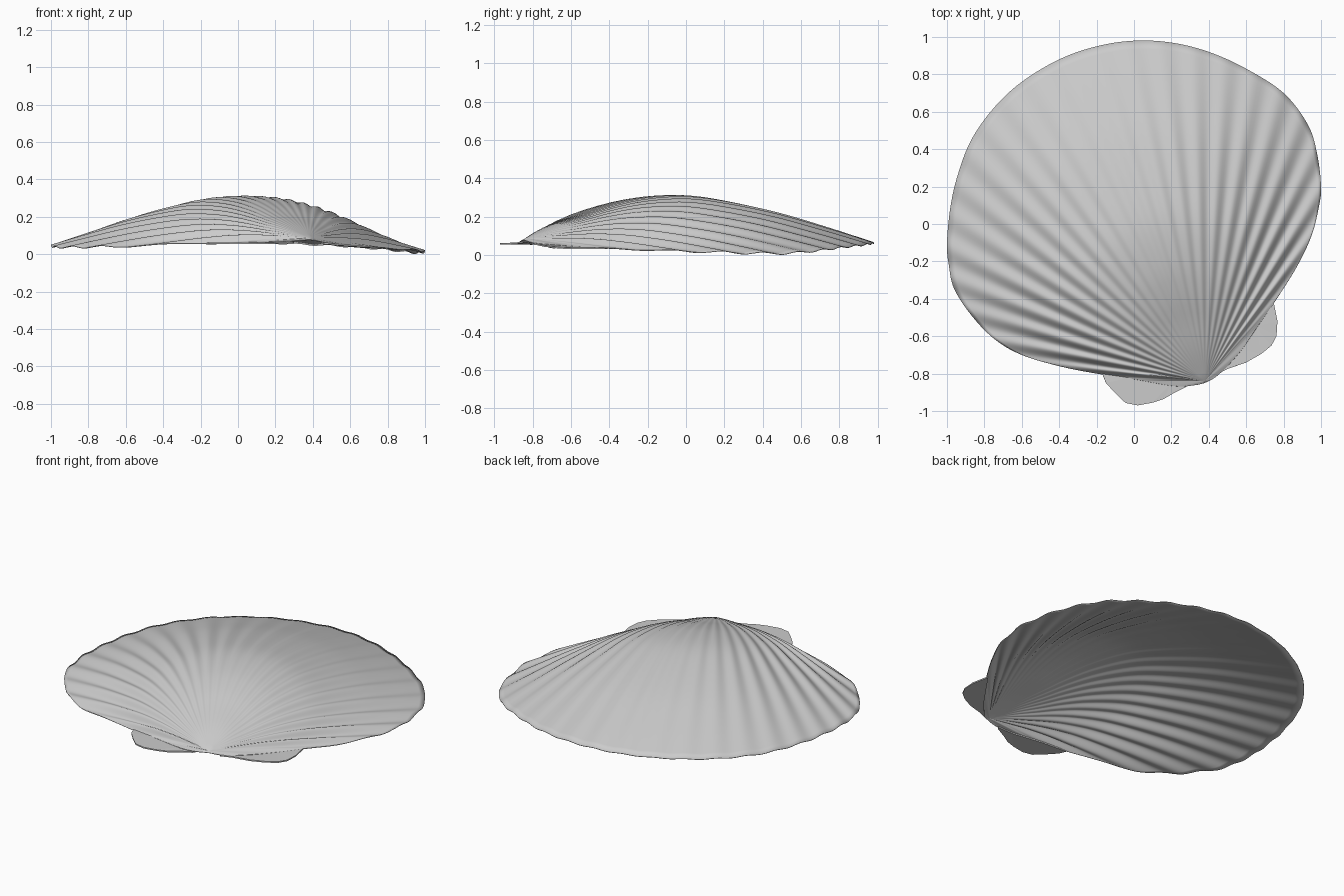
import bpy, bmesh, math

if "Cube" in bpy.data.objects:
    bpy.data.objects.remove(bpy.data.objects["Cube"])

APEX = (0.38, -0.838, 0.095)
AXIS, SPAN, RIBS = 114.0, 66.0, 24
RINGS, SUB = 40, 12

# rim of the shell, anticlockwise from the beak
RIM = [(0.39, -0.845, .085), (0.47, -0.79, .07), (0.57, -0.68, .06), (0.66, -0.55, .05),
       (0.75, -0.42, .045), (0.87, -0.23, .035), (0.95, -0.06, .03), (0.99, 0.10, .026),
       (1.0, 0.20, .023), (0.98, 0.37, .018), (0.93, 0.53, .018), (0.80, 0.70, .033),
       (0.60, 0.83, .05), (0.40, 0.92, .06), (0.20, 0.97, .068), (0, 0.98, .072),
       (-0.2, 0.95, .072), (-0.4, 0.88, .072), (-0.6, 0.76, .07), (-0.75, 0.62, .067),
       (-0.87, 0.45, .063), (-0.94, 0.27, .06), (-0.98, 0.10, .057), (-1.0, -0.10, .054),
       (-0.99, -0.22, .05), (-0.96, -0.35, .047), (-0.86, -0.50, .047), (-0.74, -0.62, .049),
       (-0.6, -0.70, .052), (-0.4, -0.76, .058), (-0.2, -0.80, .065), (0, -0.83, .07),
       (0.2, -0.865, .075), (0.30, -0.865, .08)]

# dome height above the base cone, from beak (0) to rim (1)
DOME = [(0, 0), (.09, .073), (.18, .131), (.25, .176), (.34, .216), (.455, .234),
        (.555, .216), (.72, .155), (.875, .073), (1, 0)]


def catmull(a, b, c, d, f):
    return tuple(0.5 * (2 * q + (r - p) * f + (2 * p - 5 * q + 4 * r - s) * f * f
                        + (3 * q - p - 3 * r + s) * f ** 3) for p, q, r, s in zip(a, b, c, d))


def dome(t):
    n = len(DOME)
    for i in range(n - 1):
        (x0, y0), (x1, y1) = DOME[i], DOME[i + 1]
        if t <= x1 + 1e-9:
            slope = []
            for k in (i, i + 1):
                p, q = DOME[max(k - 1, 0)], DOME[min(k + 1, n - 1)]
                slope.append((q[1] - p[1]) / (q[0] - p[0]))
            h, f = x1 - x0, (t - x0) / (x1 - x0)
            return ((2 * f**3 - 3 * f**2 + 1) * y0 + (f**3 - 2 * f**2 + f) * h * slope[0]
                    + (3 * f**2 - 2 * f**3) * y1 + (f**3 - f**2) * h * slope[1])
    return 0


def shell_point(rim, t):
    dx, dy = rim[0] - APEX[0], rim[1] - APEX[1]
    ang = math.degrees(math.atan2(dy, dx))
    if ang < -95:
        ang += 360
    u = max(-1.0, min(1.0, (ang - AXIS) / SPAN))
    z = APEX[2] * (1 - t) + rim[2] * t
    z += dome(t) * (1 - u * u) ** (1.4 if u < 0 else 1.22)
    # ribs: faint at the beak and the middle, stronger at the sides
    fade = min(1, (1 - abs(u)) * 10)
    rise = max(0, min(1, (t - 0.05) / 0.5))
    soften = 1 - 0.4 * max(0, (t - 0.7) / 0.3)
    amp = (0.003 + 0.007 * min(1, abs(u) * 1.3)) * rise * soften * fade
    z += amp * math.cos(math.pi * RIBS * (u + 1))
    return (APEX[0] + dx * t, APEX[1] + dy * t, z)


def finish(name, bm, thickness, smooth):
    bmesh.ops.recalc_face_normals(bm, faces=bm.faces)
    if sum(f.normal.z for f in bm.faces) < 0:
        bmesh.ops.reverse_faces(bm, faces=bm.faces)
    me = bpy.data.meshes.new(name)
    bm.to_mesh(me)
    bm.free()
    ob = bpy.data.objects.new(name, me)
    bpy.context.collection.objects.link(ob)
    mod = ob.modifiers.new("thickness", 'SOLIDIFY')
    mod.thickness = thickness
    mod.offset = -1
    if smooth:
        bpy.context.view_layer.objects.active = ob
        ob.select_set(True)
        bpy.ops.object.shade_smooth_by_angle(angle=math.radians(60))
        ob.select_set(False)
    return ob


# ribbed fan
rim = []
n = len(RIM)
for i in range(n):
    for k in range(SUB):
        rim.append(catmull(RIM[i - 1], RIM[i], RIM[(i + 1) % n], RIM[(i + 2) % n], k / SUB))
bm = bmesh.new()
rings = [[bm.verts.new(shell_point(p, j / RINGS)) for p in rim] for j in range(1, RINGS + 1)]
tip = bm.verts.new(APEX)
m = len(rim)
for i in range(m):
    k = (i + 1) % m
    bm.faces.new((tip, rings[0][i], rings[0][k]))
    for a, b in zip(rings, rings[1:]):
        bm.faces.new((a[i], b[i], b[k], a[k]))
low = min(v.co.z for v in bm.verts) - 0.004
bmesh.ops.translate(bm, verts=bm.verts, vec=(0, 0, -low))
finish("shell_fan", bm, 0.004, True)

# flat ears either side of the beak
EARS = {
    "left_ear": [(-.17, -.80, .068), (-.15, -.85, .07), (-.10, -.905, .07), (-.045, -.957, .07),
                 (.02, -.97, .07), (.10, -.955, .07), (.16, -.935, .07), (.22, -.9, .072),
                 (.29, -.865, .075), (.30, -.85, .075), (.2, -.85, .073), (0, -.815, .07)],
    "right_ear": [(.44, -.805, .07), (.50, -.775, .066), (.60, -.74, .058), (.68, -.695, .052),
                  (.735, -.65, .048), (.762, -.60, .046), (.767, -.52, .046), (.745, -.41, .046),
                  (.65, -.545, .05), (.56, -.67, .058)],
}
for name, pts in EARS.items():
    bm = bmesh.new()
    face = bm.faces.new([bm.verts.new((x, y, z - low)) for x, y, z in pts])
    bmesh.ops.triangulate(bm, faces=[face])
    finish(name, bm, 0.008, False)
